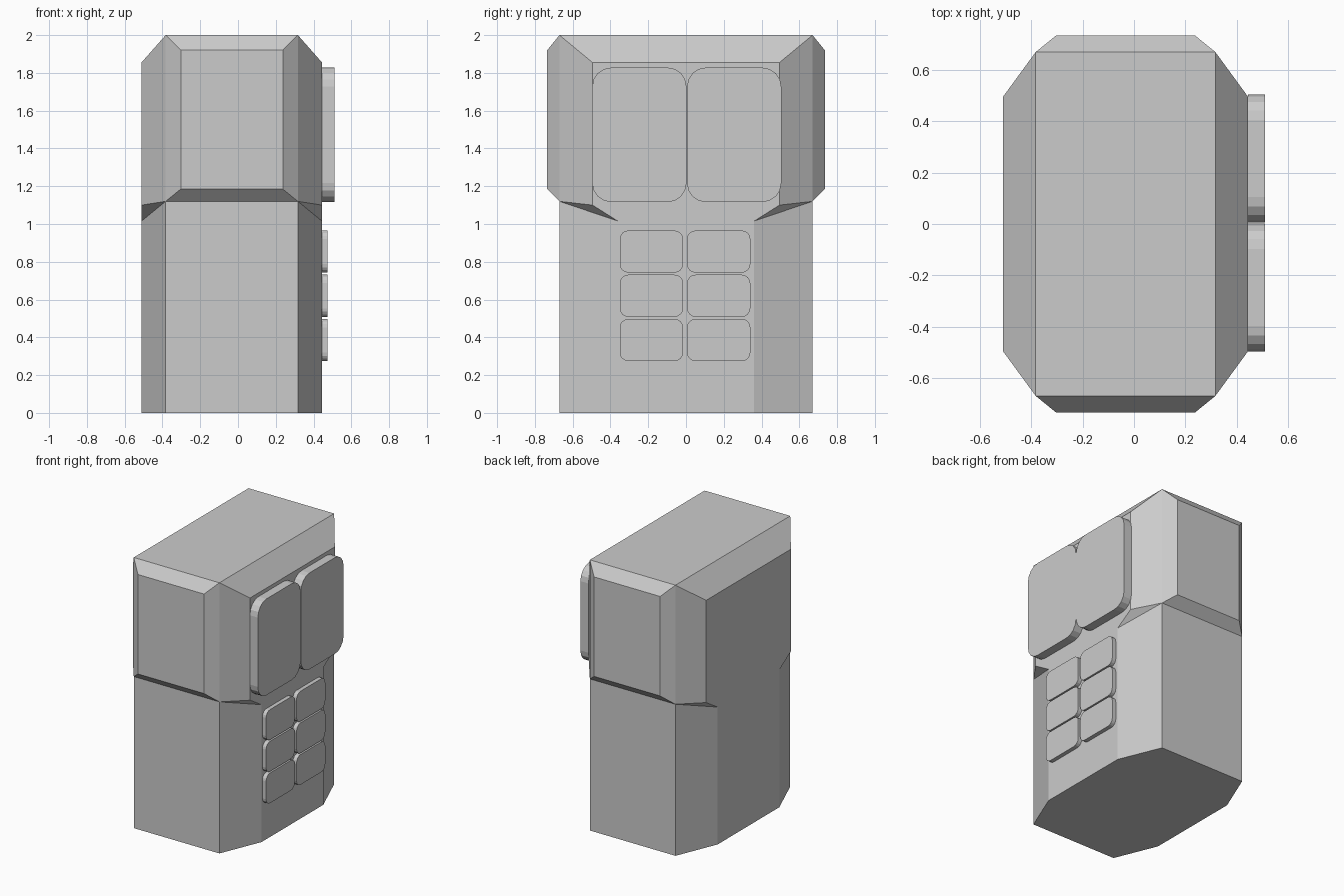
import bpy, bmesh, math

cube = bpy.data.objects.get("Cube")
if cube:
    bpy.data.objects.remove(cube)

grey = bpy.data.materials.new("plain_grey")
grey.use_nodes = True
COLOUR = (0.6, 0.6, 0.6, 1)
grey.diffuse_color = COLOUR
grey.node_tree.nodes["Principled BSDF"].inputs["Base Color"].default_value = COLOUR


def add_object(name, bm, location=(0, 0, 0)):
    bmesh.ops.recalc_face_normals(bm, faces=bm.faces)
    mesh = bpy.data.meshes.new(name)
    bm.to_mesh(mesh)
    bm.free()
    mesh.materials.append(grey)
    obj = bpy.data.objects.new(name, mesh)
    obj.location = location
    bpy.context.collection.objects.link(obj)
    return obj


# Cabinet: one quarter shell with a flared head, mirrored in x and y
SIDE, INNER, FACE = 0.478, 0.35, 0.27
CORNER, BULGE, FLARE, WAIST = 0.67, 0.735, 0.495, 0.36
base_inner, base_side = (INNER, CORNER, 0), (SIDE, WAIST, 0)
neck_inner, neck_side = (INNER, CORNER, 1.12), (SIDE, WAIST, 1.015)
flare_low, flare_top = (SIDE, FLARE, 1.10), (SIDE, FLARE, 1.855)
face_low, face_top = (FACE, BULGE, 1.185), (FACE, BULGE, 1.92)
roof = (INNER, CORNER, 2)


def mid_x(p):
    return (0, p[1], p[2])


def mid_y(p):
    return (p[0], 0, p[2])


panels = [
    [(0, 0, 0), mid_y(base_side), base_side, base_inner, mid_x(base_inner)],
    [mid_x(base_inner), base_inner, neck_inner, mid_x(neck_inner)],
    [base_inner, base_side, neck_side, neck_inner],
    [mid_y(base_side), base_side, neck_side, mid_y(neck_side)],
    [mid_y(neck_side), neck_side, flare_low, flare_top, mid_y(flare_top)],
    [neck_inner, neck_side, flare_low],
    [neck_inner, flare_low, flare_top, roof],
    [neck_inner, face_low, face_top, roof],
    [mid_x(neck_inner), neck_inner, face_low, mid_x(face_low)],
    [mid_x(face_low), face_low, face_top, mid_x(face_top)],
    [mid_x(face_top), face_top, roof, mid_x(roof)],
    [mid_y(flare_top), flare_top, roof, mid_y(roof)],
    [(0, 0, 2), mid_y(roof), roof, mid_x(roof)],
]
bm = bmesh.new()
for panel in panels:
    bm.faces.new([bm.verts.new(p) for p in panel])
bmesh.ops.remove_doubles(bm, verts=bm.verts, dist=0.0001)
cabinet = add_object("cabinet", bm, (-0.033, 0, 0))
mirror = cabinet.modifiers.new("mirror", "MIRROR")
mirror.use_axis = (True, True, False)
merge = cabinet.modifiers.new("merge_flat", "DECIMATE")
merge.decimate_type = "DISSOLVE"
merge.angle_limit = math.radians(0.5)


# Rounded pads standing out from the left side
def add_pad(name, y, z, width, height, depth, radius):
    bm = bmesh.new()
    bmesh.ops.create_cube(bm, size=1)
    bmesh.ops.scale(bm, vec=(depth, width, height), verts=bm.verts)
    edges = [e for e in bm.edges if abs(e.verts[0].co.x - e.verts[1].co.x) > depth / 2]
    bmesh.ops.bevel(bm, geom=edges, offset=radius, segments=4, profile=0.5, affect="EDGES")
    add_object(name, bm, (0.445 + depth / 2, y, z))


for side, y_large, y_small in (("front", -0.247, -0.183), ("back", 0.255, 0.173)):
    add_pad(f"large_pad_{side}", y_large, 1.472, 0.499, 0.712, 0.065, 0.1)
    for row in range(3):
        add_pad(f"small_pad_{side}_{row + 1}", y_small, 0.386 + row * 0.234,
                0.335, 0.223, 0.03, 0.045)
